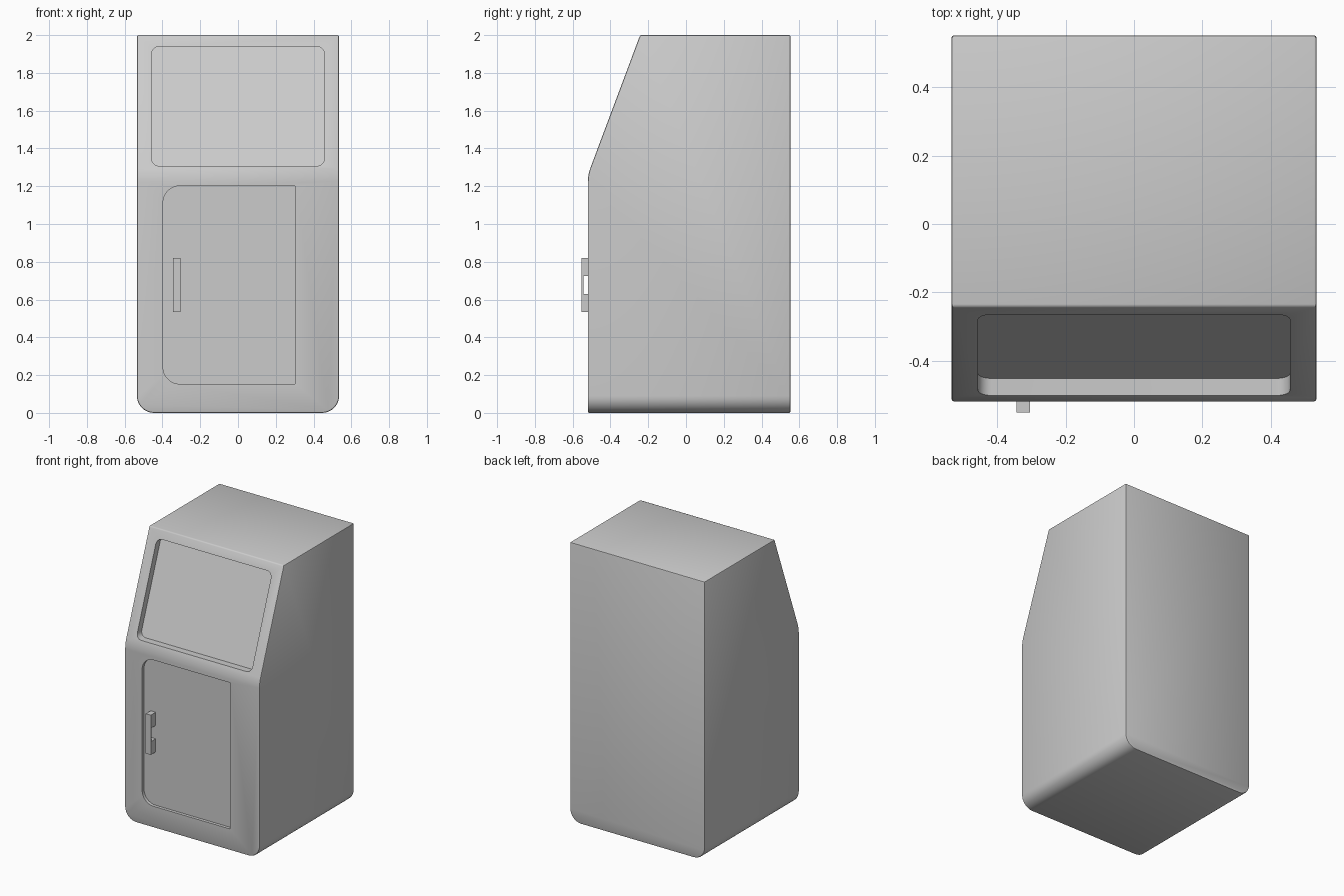
import bpy, bmesh, math
from mathutils import Vector

if "Cube" in bpy.data.objects:
    bpy.data.objects.remove(bpy.data.objects["Cube"])

FRONT, BACK, KINK = -0.52, 0.553, 1.26
SLOPE = (0.52 - 0.243) / (2.0 - KINK)


def rounded_rect(x0, x1, z0, z1, radii, seg=8):
    """Outline in x/z; radii for bottom-left, bottom-right, top-right, top-left."""
    corners = [(x0, z0, 1, 1), (x1, z0, -1, 1), (x1, z1, -1, -1), (x0, z1, 1, -1)]
    pts = []
    for i, ((x, z, sx, sz), r) in enumerate(zip(corners, radii)):
        if r == 0:
            pts.append((x, z))
            continue
        for k in range(seg + 1):
            a = math.pi + (i + k / seg) * math.pi / 2
            pts.append((x + sx * r + r * math.cos(a), z + sz * r + r * math.sin(a)))
    return pts


def extrude(points, step):
    """Solid made by extruding a closed outline of 3D points."""
    bm = bmesh.new()
    face = bm.faces.new([bm.verts.new(p) for p in points])
    res = bmesh.ops.extrude_face_region(bm, geom=[face], use_keep_orig=True)
    moved = [v for v in res["geom"] if isinstance(v, bmesh.types.BMVert)]
    bmesh.ops.translate(bm, verts=moved, vec=step)
    bmesh.ops.recalc_face_normals(bm, faces=bm.faces)
    return bm


def make(name, bm):
    me = bpy.data.meshes.new(name)
    bm.to_mesh(me)
    bm.free()
    ob = bpy.data.objects.new(name, me)
    bpy.context.collection.objects.link(ob)
    return ob


def activate(ob):
    bpy.ops.object.select_all(action="DESELECT")
    ob.select_set(True)
    bpy.context.view_layer.objects.active = ob


def cut(ob, cutter):
    cutter.hide_render = True
    mod = ob.modifiers.new("cut", "BOOLEAN")
    mod.operation, mod.solver, mod.object = "DIFFERENCE", "EXACT", cutter
    activate(ob)
    bpy.ops.object.modifier_apply(modifier=mod.name)
    bpy.data.objects.remove(cutter)


# Cabinet: front outline with rounded lower corners, upper front sliced off
outline = rounded_rect(-0.535, 0.535, 0, 2, (0.09, 0.09, 0, 0))
bm = extrude([(x, FRONT, z) for x, z in outline], Vector((0, BACK - FRONT, 0)))
bmesh.ops.bisect_plane(bm, geom=bm.verts[:] + bm.edges[:] + bm.faces[:], dist=1e-5,
                       plane_co=(0, FRONT, KINK), plane_no=(0, -1, SLOPE), clear_outer=True)
bmesh.ops.holes_fill(bm, edges=[e for e in bm.edges if e.is_boundary], sides=0)
bmesh.ops.recalc_face_normals(bm, faces=bm.faces)
kink = [e for e in bm.edges if all(abs(v.co.z - KINK) < 1e-3 and v.co.y < FRONT + 0.01
                                   for v in e.verts)]
bmesh.ops.bevel(bm, geom=kink, offset=0.035, segments=4, profile=0.5, affect="EDGES")
cabinet = make("cabinet", bm)
bev = cabinet.modifiers.new("edge", "BEVEL")
bev.width, bev.segments, bev.limit_method, bev.angle_limit = 0.008, 2, "ANGLE", math.radians(35)
activate(cabinet)
bpy.ops.object.modifier_apply(modifier=bev.name)

# Screen recess, straight back into the sloped panel
pts = rounded_rect(-0.457, 0.457, 1.307, 1.94, (0.04,) * 4)
floor = [(x, FRONT + (z - KINK) * SLOPE + 0.05, z) for x, z in pts]
cut(cabinet, make("screen_cutter", extrude(floor, Vector((0, -0.3, 0)))))

# Door recess, rounded on the handle side only
pts = rounded_rect(-0.397, 0.302, 0.153, 1.202, (0.09, 0, 0, 0.09))
cut(cabinet, make("door_cutter", extrude([(x, FRONT + 0.022, z) for x, z in pts],
                                         Vector((0, -0.1, 0)))))
activate(cabinet)
bpy.ops.object.shade_smooth_by_angle(angle=math.radians(35))

# Door handle with finger gap
deep = FRONT + 0.023
profile = [(deep, 0.535), (-BACK, 0.535), (-BACK, 0.82), (deep, 0.82),
           (deep, 0.725), (-0.543, 0.725), (-0.543, 0.63), (deep, 0.63)]
make("door_handle", extrude([(-0.345, y, z) for y, z in profile], Vector((0.04, 0, 0))))
